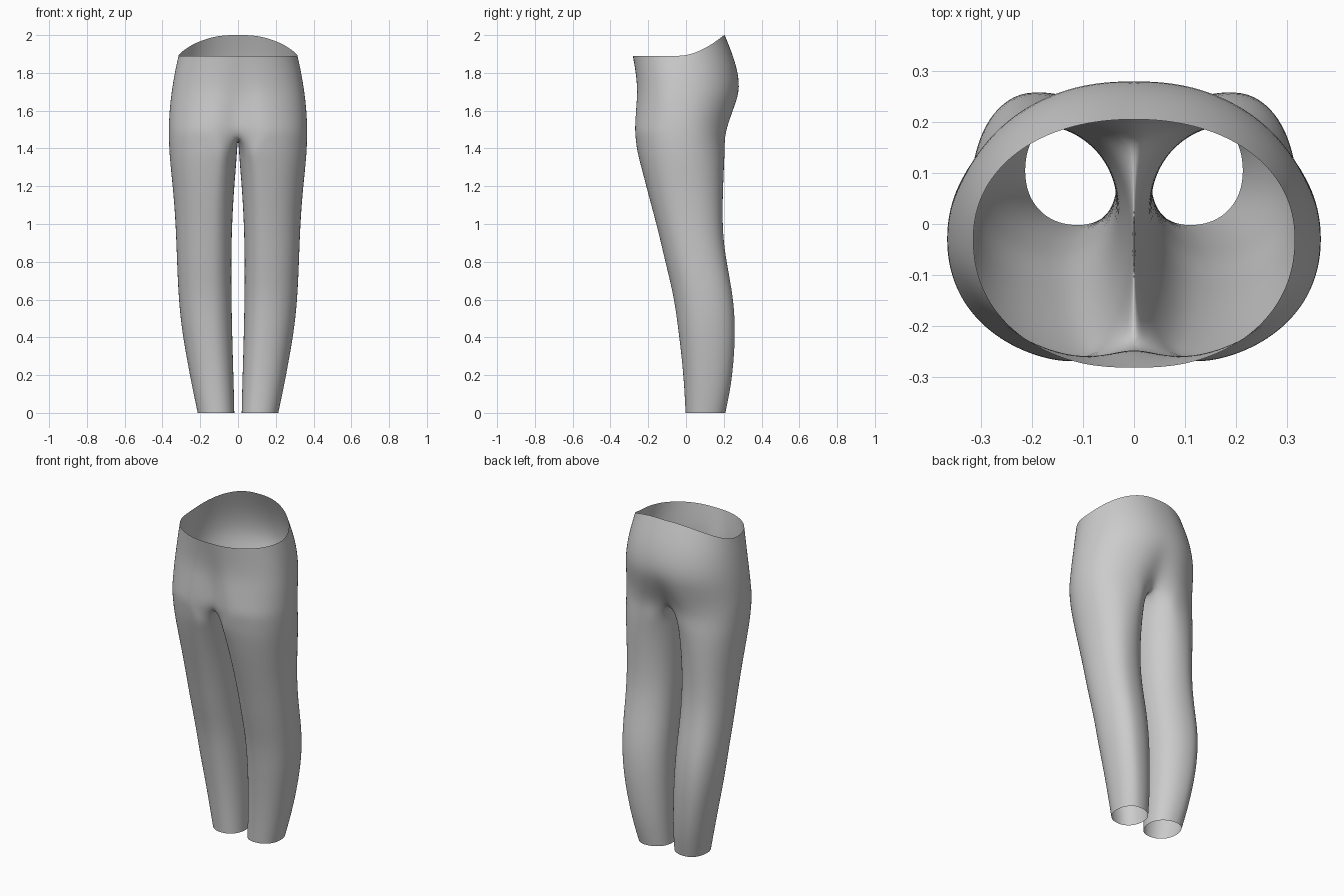
import bpy, bmesh
from math import sin, cos, radians, exp, copysign

if "Cube" in bpy.data.objects:
    bpy.data.objects.remove(bpy.data.objects["Cube"])

OUT, INN = 20, 8          # segments on the outer arc and on the inner-thigh arc


def sp(v, n):
    """Signed power for superellipse sections."""
    return copysign(abs(v) ** (2 / n), v)


# Leg sections: z, inner x, outer x, front y, back y, x of front peak, x of back peak
LEG = [
    (0.00, .019, .214, -.003, .209, .110, .130),
    (0.14, .022, .244, -.010, .239, .122, .155),
    (0.30, .027, .274, -.024, .256, .135, .180),
    (0.46, .031, .301, -.044, .262, .145, .195),
    (0.62, .034, .316, -.066, .250, .150, .205),
    (0.78, .035, .323, -.106, .219, .150, .205),
    (0.92, .033, .328, -.138, .198, .147, .200),
    (1.06, .028, .335, -.174, .194, .142, .195),
    (1.20, .019, .347, -.212, .198, .132, .182),
    (1.32, .009, .360, -.248, .206, .118, .160),
    (1.40, .004, .366, -.274, .214, .108, .142),
]
# Hip sections: z, half width, front y, back y, front dip, back dip, back rise
HIP = [
    (1.475, .368, -.296, .228, .055, .06, 0),
    (1.54, .367, -.291, .242, .05, .035, 0),
    (1.63, .361, -.277, .270, .037, .012, 0),
    (1.71, .351, -.269, .289, .022, 0, .01),
    (1.80, .336, -.274, .267, .01, 0, .05),
    (1.89, .316, -.285, .206, .003, 0, .11),
]


def leg_ring(z, x0, x1, yf, yb, pf, pb):
    cy, ry = (yf + yb) / 2, (yb - yf) / 2
    angs = [-135 + 270 * i / OUT for i in range(OUT + 1)]
    angs += [135 + 90 * i / INN for i in range(1, INN)]
    pts = []
    for a in angs:
        c, s = cos(radians(a)), sin(radians(a))
        px = pf if s < 0 else pb
        pts.append((px + (x1 - px if c > 0 else px - x0) * sp(c, 2.15),
                    cy + ry * sp(s, 2.15), z))
    return pts


def hip_arc(z, a, yf, yb, df, db, rise):
    pts, cy = [], -.03
    for i in range(OUT + 1):
        t = radians(-90 + 180 * i / OUT)
        x = 0 if i in (0, OUT) else a * sp(cos(t), 2.15)
        s = sp(sin(t), 2.15)
        g = exp(-(x / .065) ** 2)
        y = cy + s * (cy - yf) + df * g if s < 0 else cy + s * (yb - cy) - db * g
        u = min(max(sin(t), 0) / .98, 1)
        pts.append((x, y, z + rise * u ** 1.6))
    return pts


bm = bmesh.new()


def add(pts):
    return [bm.verts.new(p) for p in pts]


def bridge(lo, hi, closed):
    n = len(lo)
    for i in range(n if closed else n - 1):
        j = (i + 1) % n
        bm.faces.new((lo[i], lo[j], hi[j], hi[i]))


# Leg tube up to the crotch saddle
rings = [add(leg_ring(*r)) for r in LEG]
arcs = [hip_arc(*r) for r in HIP]
front, back = arcs[0][0], arcs[0][-1]
saddle = []
for i in range(1, INN):
    k = i / INN
    saddle.append((0, back[1] + (front[1] - back[1]) * k,
                   1.475 - .025 * (1 - (2 * k - 1) ** 2)))
top = add(arcs[0] + saddle)
rings.append(top)
for lo, hi in zip(rings, rings[1:]):
    bridge(lo, hi, True)

# Hip half-shell up to the waist opening
prev = top[:OUT + 1]
for arc in arcs[1:]:
    cur = add(arc)
    bridge(prev, cur, False)
    prev = cur

# Mirror to the other side and weld along the centre seam
geo = bmesh.ops.duplicate(bm, geom=bm.verts[:] + bm.edges[:] + bm.faces[:])["geom"]
for v in geo:
    if isinstance(v, bmesh.types.BMVert):
        v.co.x *= -1
bmesh.ops.reverse_faces(bm, faces=[f for f in geo if isinstance(f, bmesh.types.BMFace)])
seam = [v for v in bm.verts if abs(v.co.x) < 1e-6]
bmesh.ops.remove_doubles(bm, verts=seam, dist=1e-4)

# Even out the thigh-to-hip transition
for _ in range(3):
    band = [v for v in bm.verts if 1.3 < v.co.z < 1.6 and abs(v.co.x) > .03]
    bmesh.ops.smooth_vert(bm, verts=band, factor=.3, use_axis_x=False,
                          use_axis_y=True, use_axis_z=False)
for f in bm.faces:
    f.smooth = True

me = bpy.data.meshes.new("trousers")
bm.to_mesh(me)
bm.free()
trousers = bpy.data.objects.new("trousers", me)
bpy.context.collection.objects.link(trousers)
sub = trousers.modifiers.new("smooth_cloth", 'SUBSURF')
sub.levels = sub.render_levels = 2
